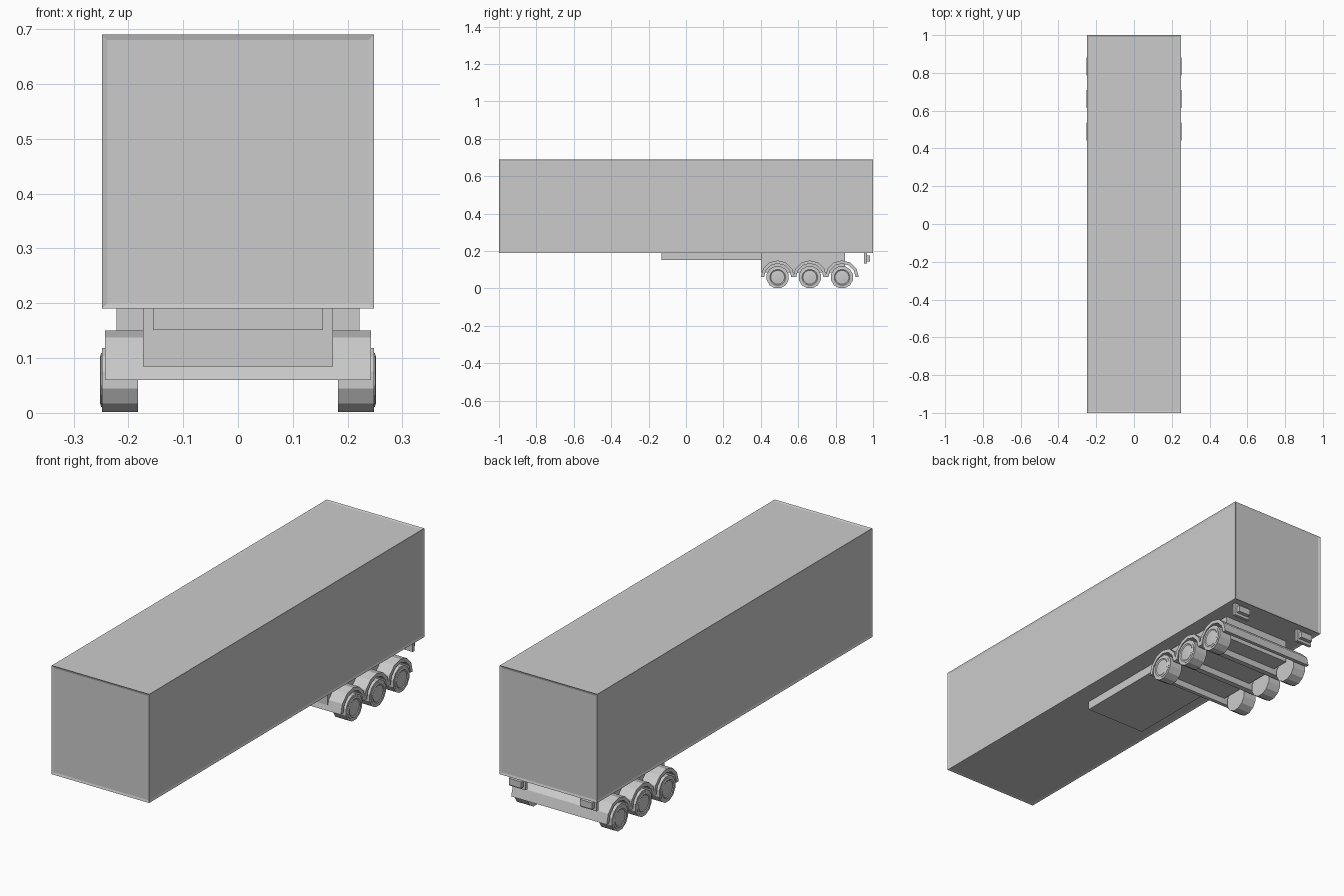
import bpy, bmesh
from math import cos, sin, pi

if "Cube" in bpy.data.objects:
    bpy.data.objects.remove(bpy.data.objects["Cube"])

AXLES = (0.49, 0.662, 0.834)
AXLE_Z = 0.06


def make(name, bm):
    bmesh.ops.recalc_face_normals(bm, faces=bm.faces)
    me = bpy.data.meshes.new(name)
    bm.to_mesh(me)
    bm.free()
    ob = bpy.data.objects.new(name, me)
    bpy.context.collection.objects.link(ob)
    return ob


def box(name, x, y, z, panel=0.0):
    bm = bmesh.new()
    bmesh.ops.create_cube(bm, size=1)
    for v in bm.verts:
        for i, (a, b) in enumerate((x, y, z)):
            v.co[i] = a if v.co[i] < 0 else b
    if panel:
        bmesh.ops.inset_individual(bm, faces=bm.faces[:], thickness=panel, depth=-0.003)
    return make(name, bm)


def extrude_x(name, profile, x0, x1):
    """Closed (y, z) outline extruded along x."""
    bm = bmesh.new()
    face = bm.faces.new([bm.verts.new((x0, y, z)) for y, z in profile])
    ext = bmesh.ops.extrude_face_region(bm, geom=[face])["geom"]
    bmesh.ops.translate(bm, vec=(x1 - x0, 0, 0),
                        verts=[g for g in ext if isinstance(g, bmesh.types.BMVert)])
    return make(name, bm)


def lathe_x(name, profile, side, yc, sides):
    """Solid of rings (x, radius) about the axle, with a flat facet at the bottom."""
    bm = bmesh.new()
    rings = []
    for x, r in profile:
        rings.append([bm.verts.new((side * x,
                                    yc + r * sin(2 * pi * (k + 0.5) / sides),
                                    AXLE_Z - r * cos(2 * pi * (k + 0.5) / sides)))
                      for k in range(sides)])
    for a, b in zip(rings, rings[1:]):
        for k in range(sides):
            n = (k + 1) % sides
            bm.faces.new((a[k], a[n], b[n], b[k]))
    bm.faces.new(rings[0])
    bm.faces.new(rings[-1])
    return make(name, bm)


# Cargo box with slightly recessed panels inside an edge frame
box("cargo_box", (-0.248, 0.248), (-1, 1), (0.19, 0.69), panel=0.014)

# Chassis frame and bogie housing
box("chassis_frame", (-0.155, 0.155), (-0.13, 0.41), (0.151, 0.191))
box("bogie_housing", (-0.173, 0.173), (0.402, 0.85), (0.085, 0.191))

for i, yc in enumerate(AXLES, 1):
    # Full-width faceted mudguard arch
    def arc(r):
        return [(yc + r * cos(pi * k / 6), AXLE_Z + r * sin(pi * k / 6)) for k in range(7)]
    extrude_x(f"mudguard_{i}", arc(0.09) + arc(0.073)[::-1], -0.243, 0.243)

    # Tyres and dished hubs
    for side, label in ((-1, "left"), (1, "right")):
        lathe_x(f"tyre_{label}_{i}", [(0.182, 0.0606), (0.248, 0.0606)], side, yc, 12)
        lathe_x(f"hub_{label}_{i}", [(0.240, 0.050), (0.2495, 0.050), (0.252, 0.042),
                                     (0.249, 0.037), (0.251, 0.012)], side, yc, 16)

# Rear lamp brackets and lamps
for side, label in ((-1, "left"), (1, "right")):
    xs = sorted((side * 0.14, side * 0.222))
    box(f"lamp_bracket_{label}", xs, (0.953, 0.967), (0.132, 0.191))
    xs = sorted((side * 0.15, side * 0.212))
    box(f"rear_lamp_{label}", xs, (0.967, 0.985), (0.145, 0.175))
